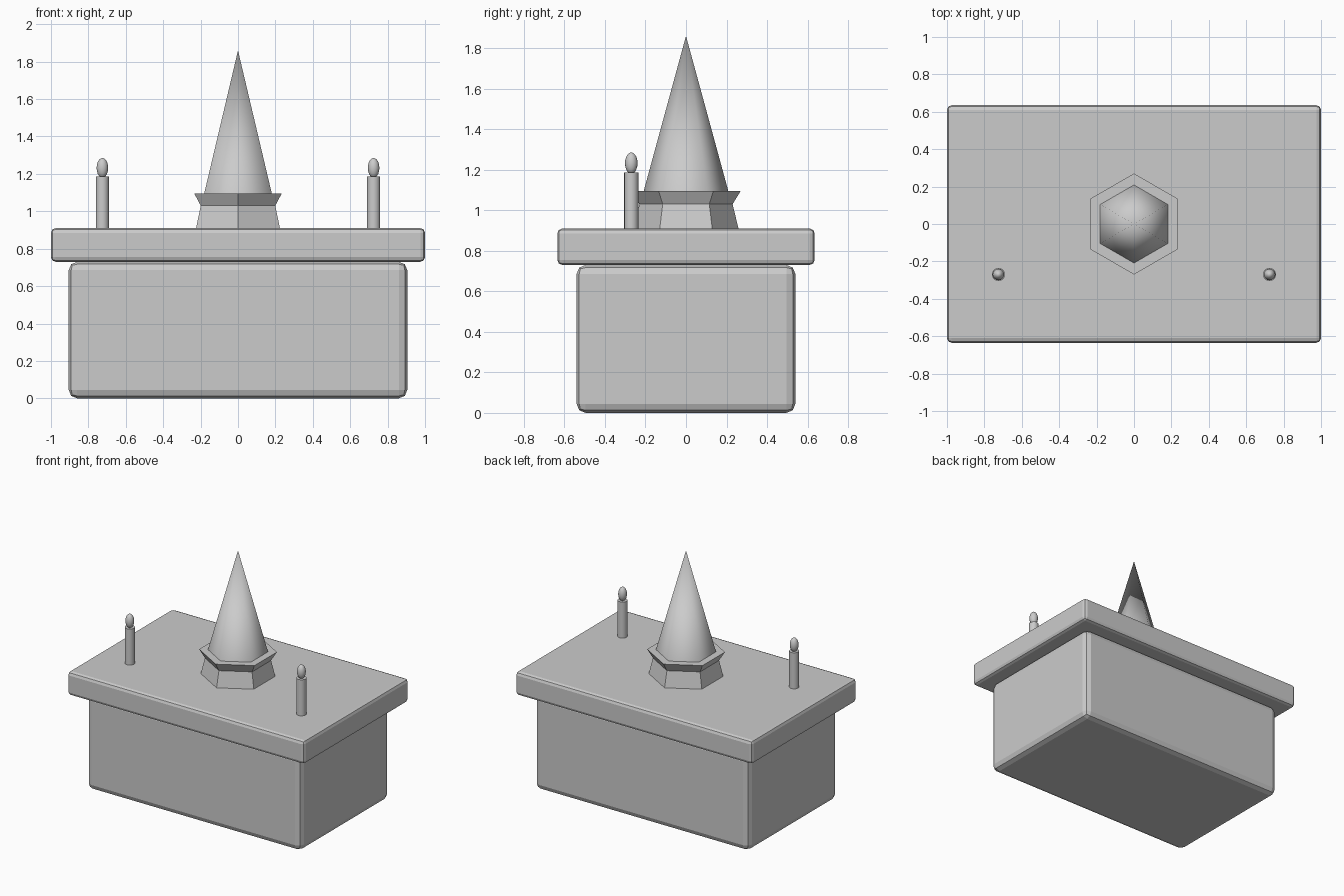
import bpy, math

if "Cube" in bpy.data.objects:
    bpy.data.objects.remove(bpy.data.objects["Cube"])


def smooth(ob, angle=None):
    bpy.ops.object.select_all(action='DESELECT')
    ob.select_set(True)
    bpy.context.view_layer.objects.active = ob
    if angle is None:
        bpy.ops.object.shade_smooth()
    else:
        bpy.ops.object.shade_smooth_by_angle(angle=math.radians(angle))


def rounded_box(name, size, z0, z1, bevel):
    bpy.ops.mesh.primitive_cube_add(size=1, location=(0, 0, (z0 + z1) / 2))
    ob = bpy.context.object
    ob.name = name
    ob.scale = (size[0], size[1], z1 - z0)
    bpy.ops.object.transform_apply(location=False, rotation=False, scale=True)
    mod = ob.modifiers.new("Bevel", 'BEVEL')
    mod.width, mod.segments = bevel, 2
    return ob


def lathe(name, profile, sides):
    """Revolve (radius, z) points, first vertex on +y; closes to the axis at the ends."""
    verts, faces, rings = [], [], []
    for r, z in profile:
        ring = []
        for i in range(sides if r else 1):
            a = math.pi / 2 + 2 * math.pi * i / sides
            ring.append(len(verts))
            verts.append((r * math.cos(a), r * math.sin(a), z))
        rings.append(ring)
    for lo, hi in zip(rings, rings[1:]):
        for i in range(sides):
            j = (i + 1) % sides
            quad = [lo[i], lo[j]] + ([hi[j], hi[i]] if len(hi) > 1 else [hi[0]])
            faces.append(quad)
    faces.append(rings[0][::-1])
    if len(rings[-1]) > 1:
        faces.append(rings[-1])
    mesh = bpy.data.meshes.new(name)
    mesh.from_pydata(verts, [], faces)
    ob = bpy.data.objects.new(name, mesh)
    bpy.context.collection.objects.link(ob)
    return ob


# Chest body and overhanging top slab
rounded_box("body", (1.81, 1.08), 0.0, 0.73, 0.045)
rounded_box("top_slab", (2.0, 1.27), 0.73, 0.91, 0.025)

# Hexagonal pedestal with flared collar, and the spire standing on it
pedestal = lathe("pedestal", [(0.26, 0.905), (0.23, 1.03), (0.27, 1.095)], 6)
smooth(pedestal, 35)
spire = lathe("spire", [(0.21, 1.09), (0, 1.86)], 6)
smooth(spire, 65)

# Pair of candles with flames
for side, x in (("left", -0.725), ("right", 0.725)):
    bpy.ops.mesh.primitive_cylinder_add(vertices=16, radius=0.035, depth=0.28,
                                        location=(x, -0.27, 1.045))
    candle = bpy.context.object
    candle.name = side + "_candle"
    smooth(candle, 40)
    bpy.ops.mesh.primitive_uv_sphere_add(segments=16, ring_count=10, radius=1,
                                         location=(x, -0.27, 1.232))
    flame = bpy.context.object
    flame.name = side + "_flame"
    flame.scale = (0.031, 0.031, 0.053)
    smooth(flame)
